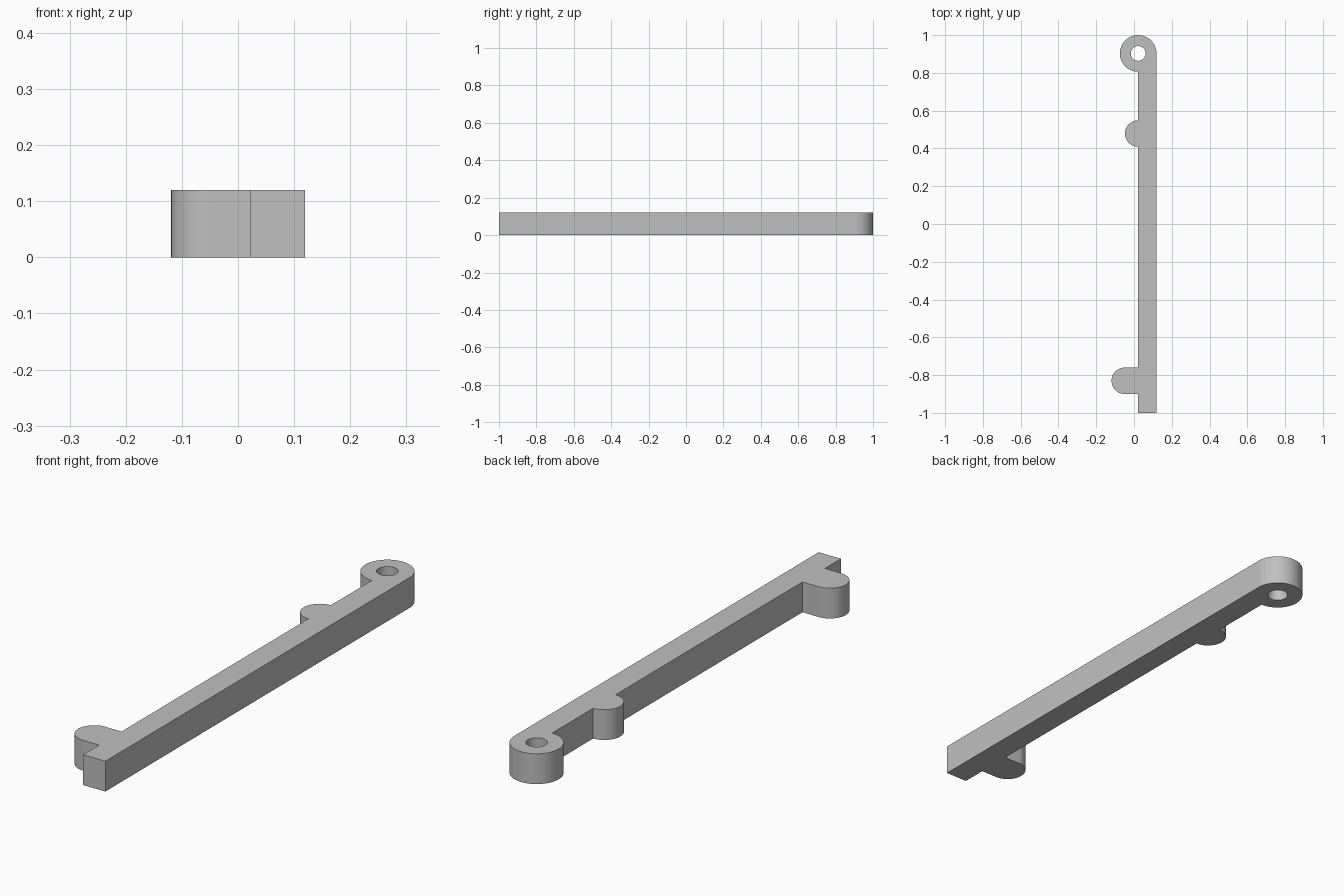
import bpy
from math import cos, sin, radians

cube = bpy.data.objects.get("Cube")
if cube:
    bpy.data.objects.remove(cube, do_unlink=True)

HEIGHT = 0.12
INNER, OUTER = 0.022, 0.119      # long sides of the bar
EYE_Y, EYE_R = 0.903, 0.097
LUG_R = 0.07


def arc(cx, cy, r, start, end, steps):
    angles = [radians(start + (end - start) * i / steps) for i in range(steps + 1)]
    return [(cx + r * cos(a), cy + r * sin(a)) for a in angles]


# Bar outline: square foot, round eye, half-round lug, long lug
outline = [(INNER, -1), (OUTER, -1)]
outline += arc(INNER, EYE_Y, EYE_R, 0, 270, 48)
outline += arc(INNER, 0.479, LUG_R, 90, 270, 32)
outline += [(INNER, -0.83 + LUG_R)]
outline += arc(-0.049, -0.83, LUG_R, 90, 270, 32)
outline += [(INNER, -0.83 - LUG_R)]

# Pin hole through the eye
hole = arc(INNER, EYE_Y, 0.039, 0, 360, 48)[:-1]

curve = bpy.data.curves.new("lever_arm", 'CURVE')
curve.dimensions = '2D'
curve.fill_mode = 'BOTH'
curve.extrude = HEIGHT / 2
for points in (outline, hole):
    spline = curve.splines.new('POLY')
    spline.points.add(len(points) - 1)
    for point, (x, y) in zip(spline.points, points):
        point.co = (x, y, 0, 1)
    spline.use_cyclic_u = True

arm = bpy.data.objects.new("lever_arm", curve)
bpy.context.collection.objects.link(arm)
arm.location.z = HEIGHT / 2

# Solid mesh with welded rims
bpy.ops.object.select_all(action='DESELECT')
arm.select_set(True)
bpy.context.view_layer.objects.active = arm
bpy.ops.object.convert(target='MESH')
bpy.ops.object.mode_set(mode='EDIT')
bpy.ops.mesh.select_all(action='SELECT')
bpy.ops.mesh.remove_doubles(threshold=0.0001)
bpy.ops.mesh.normals_make_consistent(inside=False)
bpy.ops.object.mode_set(mode='OBJECT')
bpy.ops.object.shade_smooth_by_angle(angle=radians(30))

# Plain grey
grey = bpy.data.materials.new("light_grey")
color = (0.53, 0.53, 0.53, 1)
grey.diffuse_color = color
grey.use_nodes = True
grey.node_tree.nodes["Principled BSDF"].inputs["Base Color"].default_value = color
arm.data.materials.clear()
arm.data.materials.append(grey)
